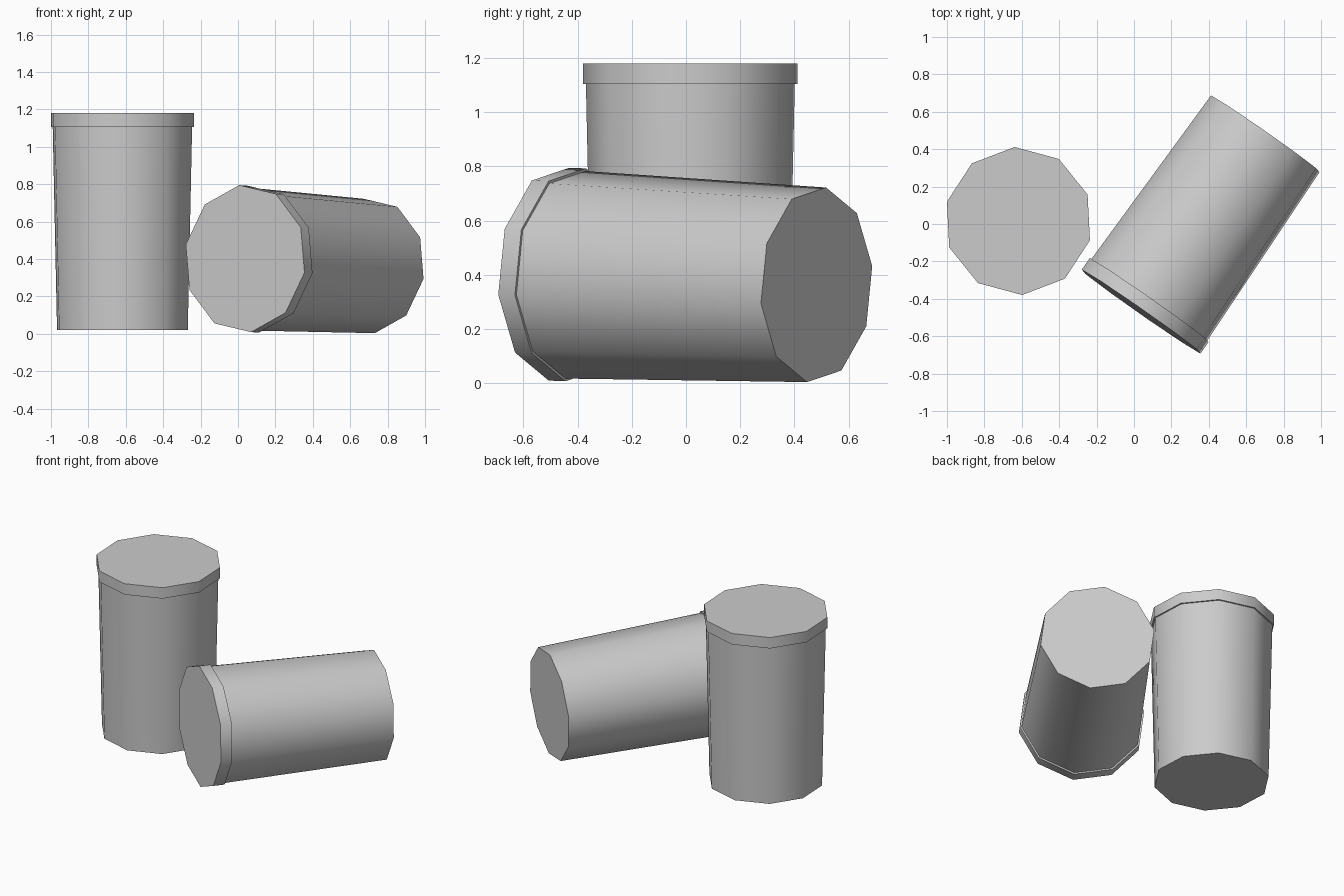
import bpy, math
from mathutils import Matrix, Vector

cube = bpy.data.objects.get("Cube")
if cube:
    bpy.data.objects.remove(cube, do_unlink=True)

SIDES = 10
LENGTH = 1.16
RIM = 0.075

grey = bpy.data.materials.new("grey_metal")
grey.use_nodes = True
colour = (0.6, 0.6, 0.6, 1)
grey.diffuse_color = colour
grey.node_tree.nodes["Principled BSDF"].inputs["Base Color"].default_value = colour


def tapered_drum(name, r_low, r_high, z_low, z_high, place, roll):
    """Ten-sided capped drum along local z, with its first corner at the roll angle."""
    bpy.ops.mesh.primitive_cone_add(vertices=SIDES, radius1=r_low, radius2=r_high,
                                    depth=z_high - z_low)
    ob = bpy.context.object
    ob.name = name
    # find the current corner angle so the roll is exact
    v = ob.data.vertices[0].co
    turn = Matrix.Rotation(math.radians(roll) - math.atan2(v.y, v.x), 4, "Z")
    ob.data.transform(Matrix.Translation((0, 0, (z_low + z_high) / 2)) @ turn)
    ob.matrix_world = place
    ob.data.materials.append(grey)
    bpy.ops.object.shade_smooth_by_angle(angle=math.radians(50))
    return ob


def bin_with_lid(name, place, roll):
    tapered_drum(name + "_body", 0.362, 0.386, 0, LENGTH - RIM, place, roll)
    tapered_drum(name + "_lid", 0.396, 0.396, LENGTH - RIM, LENGTH, place, roll)


# standing bin
bin_with_lid("standing_bin", Matrix.Translation((-0.618, 0.016, 0.02)), 92.9)

# fallen bin: local z runs from its base towards the lid
base = Vector((0.702, 0.482, 0.363))
axis = (Vector((0.044, -0.46, 0.402)) - base).normalized()
side = Vector((0, 0, 1)).cross(axis).normalized()
up = axis.cross(side)
lying = Matrix((side, up, axis)).transposed().to_4x4()
lying.translation = base
bin_with_lid("fallen_bin", lying, 97)
